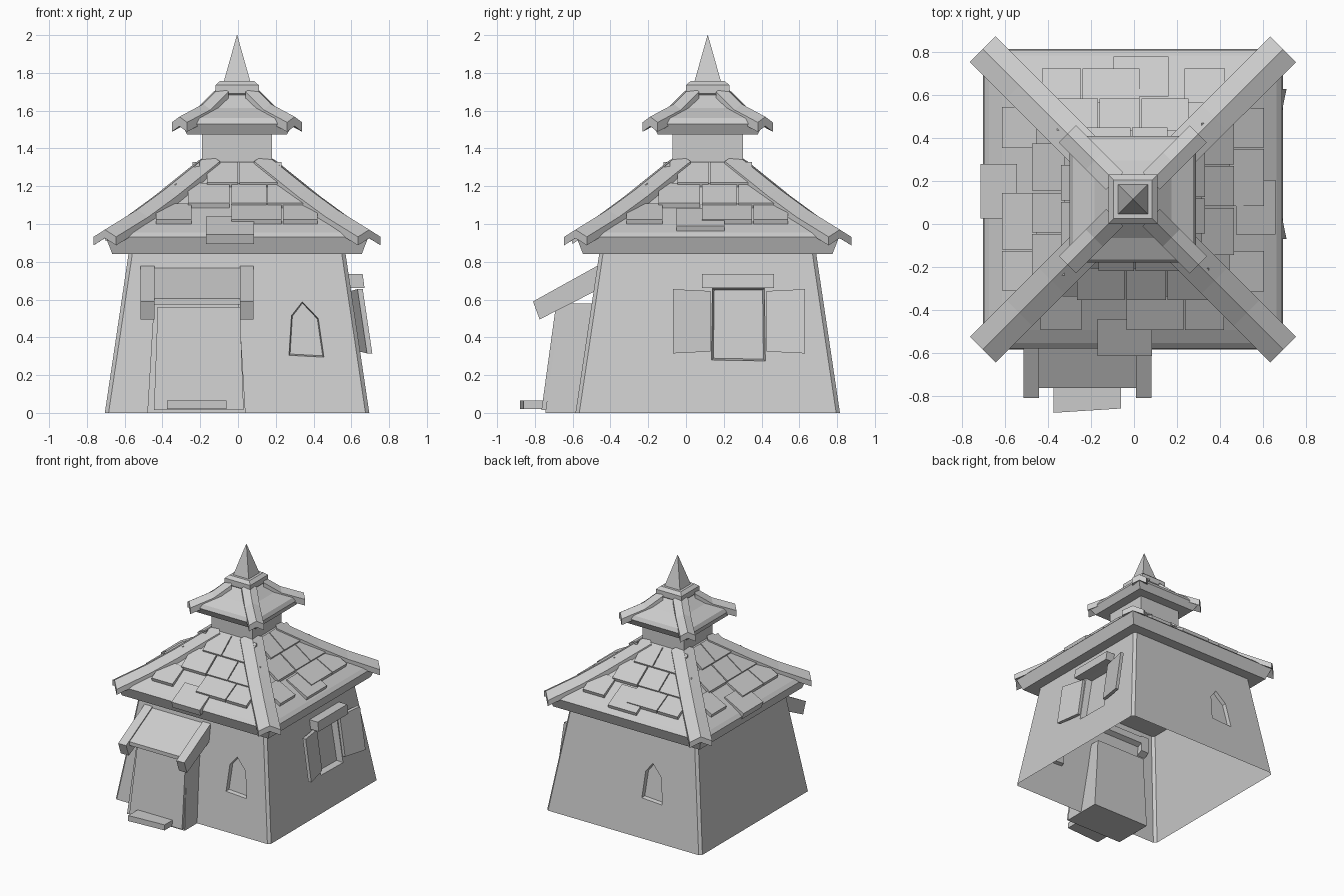
import bpy, bmesh
from mathutils import Vector

if "Cube" in bpy.data.objects:
    bpy.data.objects.remove(bpy.data.objects["Cube"])

CX, CY = -0.005, 0.115          # tower axis

grey = bpy.data.materials.new("plain grey")
grey.diffuse_color = (0.6, 0.6, 0.6, 1)
grey.use_nodes = True
grey.node_tree.nodes["Principled BSDF"].inputs["Base Color"].default_value = grey.diffuse_color


def finish(name, bm):
    bmesh.ops.recalc_face_normals(bm, faces=bm.faces)
    me = bpy.data.meshes.new(name)
    bm.to_mesh(me)
    bm.free()
    me.materials.append(grey)
    ob = bpy.data.objects.new(name, me)
    bpy.context.collection.objects.link(ob)
    return ob


def loft(bm, loops, cap=(True, True)):
    """Skin a list of point loops, capping the ends."""
    rows = [[bm.verts.new(p) for p in loop] for loop in loops]
    n = len(rows[0])
    for a, b in zip(rows, rows[1:]):
        for i in range(n):
            j = (i + 1) % n
            bm.faces.new((a[i], a[j], b[j], b[i]))
    if cap[0]:
        bm.faces.new(rows[0][::-1])
    if cap[1]:
        bm.faces.new(rows[-1])


def side(k, u, d, z):
    """Point on side k (0 front, 1 right, 2 back, 3 left): u along it, d outwards."""
    x, y = ((u, -d), (d, u), (-u, d), (-d, -u))[k]
    return Vector((CX + x, CY + y, z))


def square(h, z):
    return [side(k, -h, h, z) for k in range(4)]


def stack(name, profile, cap=(True, True)):
    bm = bmesh.new()
    loft(bm, [square(h, z) for h, z in profile], cap)
    return finish(name, bm)


def box_x(bm, x0, x1, outline):
    """Extrude a (y, z) outline from x0 to x1."""
    loft(bm, [[(x, y, z) for y, z in outline] for x in (x0, x1)])


# ---- tapered walls with chamfered corners and recessed windows, open below
def half(z):
    return 0.70 - 0.149 * z


arch = [(.275, .305), (.46, .295), (.43, .50), (.345, .588), (.288, .515)]
holes = {0: (arch, .03),
         1: ([(.02, .28), (.305, .275), (.30, .66), (.025, .66)], .05),
         2: ([(u - .14, z) for u, z in arch], .03)}
WALL_TOP, CH = 0.88, 0.02
bm = bmesh.new()
corners = []
for k in range(4):
    q = [bm.verts.new(side(k, s * (half(z) - CH), half(z), z))
         for s, z in ((-1, 0), (1, 0), (1, WALL_TOP), (-1, WALL_TOP))]
    corners.append(q)
    if k not in holes:
        bm.faces.new(q)
        continue
    pts, depth = holes[k]
    cu = sum(u for u, z in pts) / len(pts)
    cz = sum(z for u, z in pts) / len(pts)
    rim = [bm.verts.new(side(k, u, half(z), z)) for u, z in pts]
    back = [bm.verts.new(side(k, cu + (u - cu) * .93, half(z) - depth, cz + (z - cz) * .95))
            for u, z in pts]
    edges = [bm.edges.new((l[i], l[(i + 1) % len(l)])) for l in (q, rim) for i in range(len(l))]
    bmesh.ops.triangle_fill(bm, edges=edges, use_beauty=True)
    for i in range(len(rim)):
        j = (i + 1) % len(rim)
        bm.faces.new((rim[i], rim[j], back[j], back[i]))
    bm.faces.new(back)
for k in range(4):
    a, b = corners[k], corners[(k + 1) % 4]
    bm.faces.new((a[1], b[0], b[3], a[2]))
finish("walls", bm)

# ---- roofs, neck, cap and spire
main_prof = [(.67, .955), (.61, .995), (.47, 1.08), (.335, 1.19), (.185, 1.33)]
stack("main_roof", [(.66, .84), (.695, .93)] + main_prof)
stack("neck", [(.186, 1.25), (.186, 1.50)])
stack("upper_roof", [(.265, 1.475), (.295, 1.53), (.28, 1.56), (.18, 1.615), (.10, 1.69)])
stack("roof_cap", [(.09, 1.665), (.115, 1.69), (.115, 1.735), (.09, 1.757)])
stack("spire", [(.07, 1.755), (.001, 2.0)])


# ---- hip ridges: bent beams with a chevron section
def ridges(name, path, w, drop, t):
    bm = bmesh.new()
    section = [(w, -drop), (0, 0), (-w, -drop), (-w, -drop - t), (0, -t), (w, -drop - t)]
    for k in range(4):
        loft(bm, [[side(k, d + s, d - s, z + dz) for s, dz in section] for d, z in path])
    finish(name, bm)


ridges("main_ridges", [(.15, 1.37), (.38, 1.185), (.53, 1.075), (.70, .97)], .06, .038, .045)
ridges("upper_ridges", [(.085, 1.73), (.18, 1.635), (.305, 1.568)], .04, .03, .05)


# ---- roof shingles, the same rows on each side
def roof_z(d):
    p = main_prof
    for (d1, z1), (d0, z0) in zip(p, p[1:]):
        if d >= d0:
            break
    if d > p[0][0]:
        d1, z1, d0, z0 = p[0] + p[1]
    return z0 + (z1 - z0) * (d - d0) / (d1 - d0)


rows = [(.20, .335, [(-.16, .005), (.012, .235)]),
        (.32, .47, [(-.26, -.04), (-.03, .155), (.162, .355)]),
        (.45, .61, [(-.43, -.24), (-.03, .235), (.242, .425)])]
last_row = [(.557, .73), (.48, .665), (.48, .665), (.54, .71)]
bm = bmesh.new()
for k in range(4):
    for d0, d1, spans in rows + [last_row[k] + ([(-.165, .09)],)]:
        z0, z1 = roof_z(d0), roof_z(d1)
        for u0, u1 in spans:
            loft(bm, [[side(k, u, d0, z0 - .03), side(k, u, d1 - .015, z1 - .02),
                       side(k, u, d1, z1 + .03), side(k, u, d0, z0 + .012)]
                      for u in (u0, u1)])
finish("roof_shingles", bm)

# ---- porch body, door and step
def porch_block(name, x0, x1, y_low, y_top, inset, z0, z1):
    bm = bmesh.new()
    loft(bm, [[(x0 + i, y, z), (x1 - i, y, z), (x1 - i, -.42, z), (x0 + i, -.42, z)]
              for i, y, z in ((0, y_low, z0), (inset, y_top, z1))])
    finish(name, bm)


porch_block("porch_body", -.48, .04, -.745, -.665, .035, 0, .58)
porch_block("porch_door", -.445, .03, -.765, -.69, .02, .015, .56)
bm = bmesh.new()
loft(bm, [[(-.375, -.88, z), (-.06, -.86, z), (-.06, -.72, z), (-.375, -.72, z)]
          for z in (.02, .065)])
finish("door_step", bm)

# ---- porch roof slab and its two side beams
bm = bmesh.new()
box_x(bm, -.45, .015, [(-.765, .575), (-.765, .605), (-.44, .785), (-.44, .73)])
finish("porch_roof", bm)
bm = bmesh.new()
for x0 in (-.515, .01):
    box_x(bm, x0, x0 + .072, [(-.775, .495), (-.81, .59), (-.44, .795), (-.44, .665)])
finish("porch_roof_beams", bm)

# ---- side window: lintel and two open shutters
bm = bmesh.new()
loft(bm, [[side(1, u, d, z) for d, z in ((.57, .66), (.675, .66), (.665, .735), (.57, .735))]
          for u in (-.03, .35)])
finish("window_lintel", bm)
bm = bmesh.new()
for hinge, tip in ((.015, -.185), (.31, .515)):
    loft(bm, [[side(1, u, half(z) + o, z) for o, z in
               ((out, z0), (out + .028, z0), (out + .028, z1), (out, z1))]
              for u, out, z0, z1 in ((hinge, -.005, .325, .645), (tip, .035, .315, .655))])
finish("window_shutters", bm)
